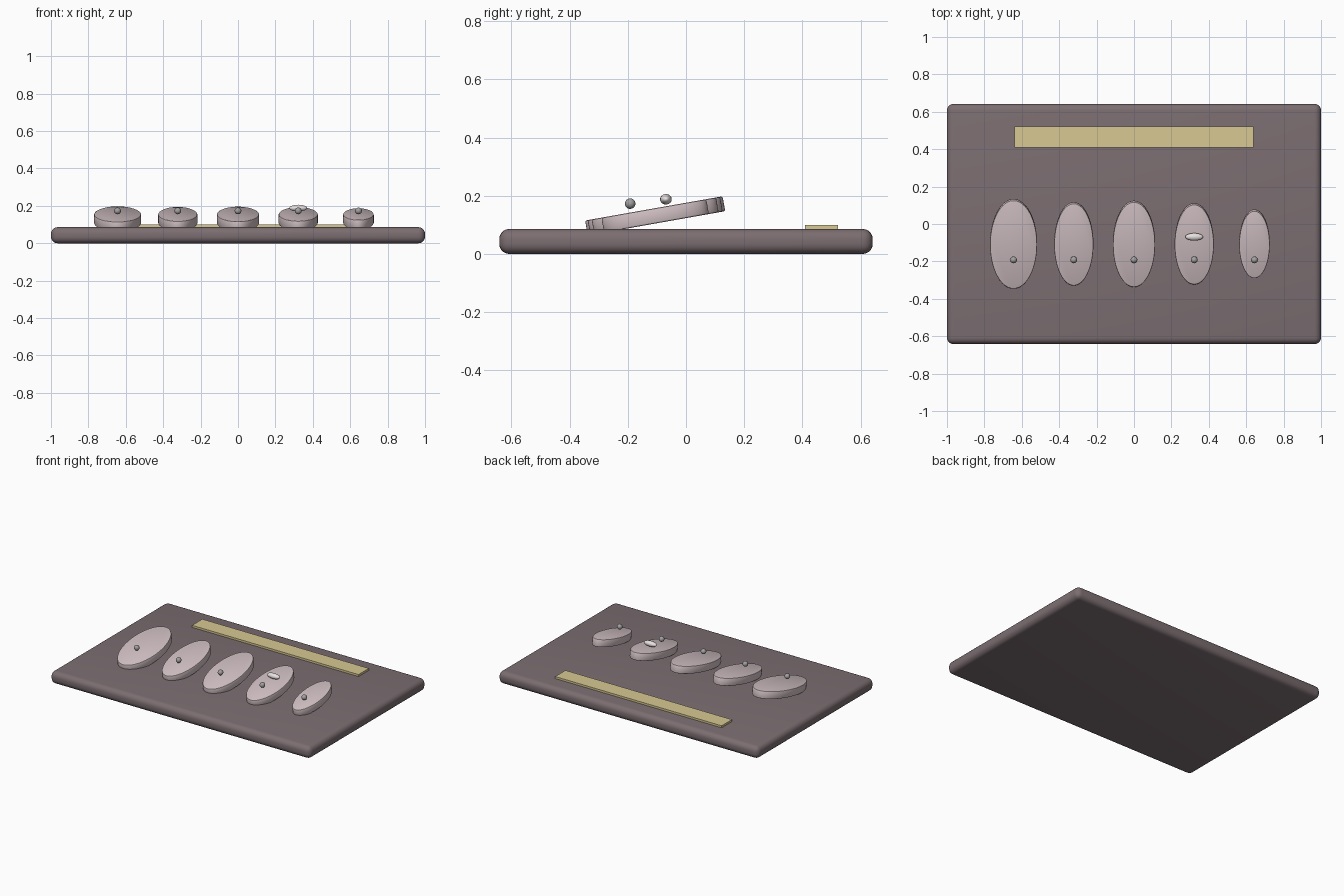
import bpy
from math import radians

if "Cube" in bpy.data.objects:
    bpy.data.objects.remove(bpy.data.objects["Cube"])


def material(name, rgb):
    m = bpy.data.materials.new(name)
    m.diffuse_color = (*rgb, 1)
    m.use_nodes = True
    m.node_tree.nodes["Principled BSDF"].inputs["Base Color"].default_value = m.diffuse_color
    return m


def finish(obj, name, mat, bevel=0, segments=4):
    obj.name = name
    bpy.ops.object.transform_apply(location=False, rotation=False, scale=True)
    if mat:
        obj.data.materials.append(mat)
    if bevel:
        mod = obj.modifiers.new("edge", 'BEVEL')
        mod.width = bevel
        mod.segments = segments
        mod.limit_method = 'ANGLE'
        mod.angle_limit = radians(40)
        bpy.ops.object.modifier_apply(modifier=mod.name)
    bpy.ops.object.shade_smooth_by_angle(angle=radians(35))
    return obj


def box(name, size, loc, mat, bevel=0):
    bpy.ops.mesh.primitive_cube_add(size=1, location=loc)
    bpy.context.object.scale = size
    return finish(bpy.context.object, name, mat, bevel, 5)


def oval_disc(name, loc, a, b, thick, tilt, mat):
    bpy.ops.mesh.primitive_cylinder_add(vertices=64, radius=1, depth=1,
                                        location=loc, rotation=(tilt, 0, 0))
    bpy.context.object.scale = (a, b, thick)
    return finish(bpy.context.object, name, mat, 0.006, 2)


def ball(name, loc, radii, mat):
    bpy.ops.mesh.primitive_uv_sphere_add(segments=32, ring_count=16, radius=1, location=loc)
    bpy.context.object.scale = radii
    return finish(bpy.context.object, name, mat)


board_mat = material("board_mauve", (0.20, 0.155, 0.165))
disc_mat = material("disc_pink", (0.64, 0.53, 0.55))
label_mat = material("strip_cream", (0.68, 0.58, 0.29))
pin_mat = material("pin_grey", (0.36, 0.35, 0.35))
gem_mat = material("gem_pale", (0.80, 0.75, 0.74))

# Rounded display board and label strip
box("board", (2.0, 1.284, 0.086), (0, 0, 0.043), board_mat, 0.035)
box("label_strip", (1.28, 0.113, 0.02), (0, 0.466, 0.09), label_mat)

# Five tilted oval discs, each with a pin head
ovals = [(0.126, 0.24), (0.105, 0.223), (0.113, 0.231), (0.105, 0.217), (0.082, 0.183)]
for i, (a, b) in enumerate(ovals):
    x = -0.644 + 0.322 * i
    oval_disc(f"oval_disc_{i + 1}", (x, -0.106, 0.131), a, b, 0.052, radians(10), disc_mat)
    ball(f"pin_head_{i + 1}", (x, -0.192, 0.173), (0.018,) * 3, pin_mat)

# Oval bead above the fourth disc
ball("oval_bead", (0.322, -0.069, 0.188), (0.048, 0.02, 0.018), gem_mat)
